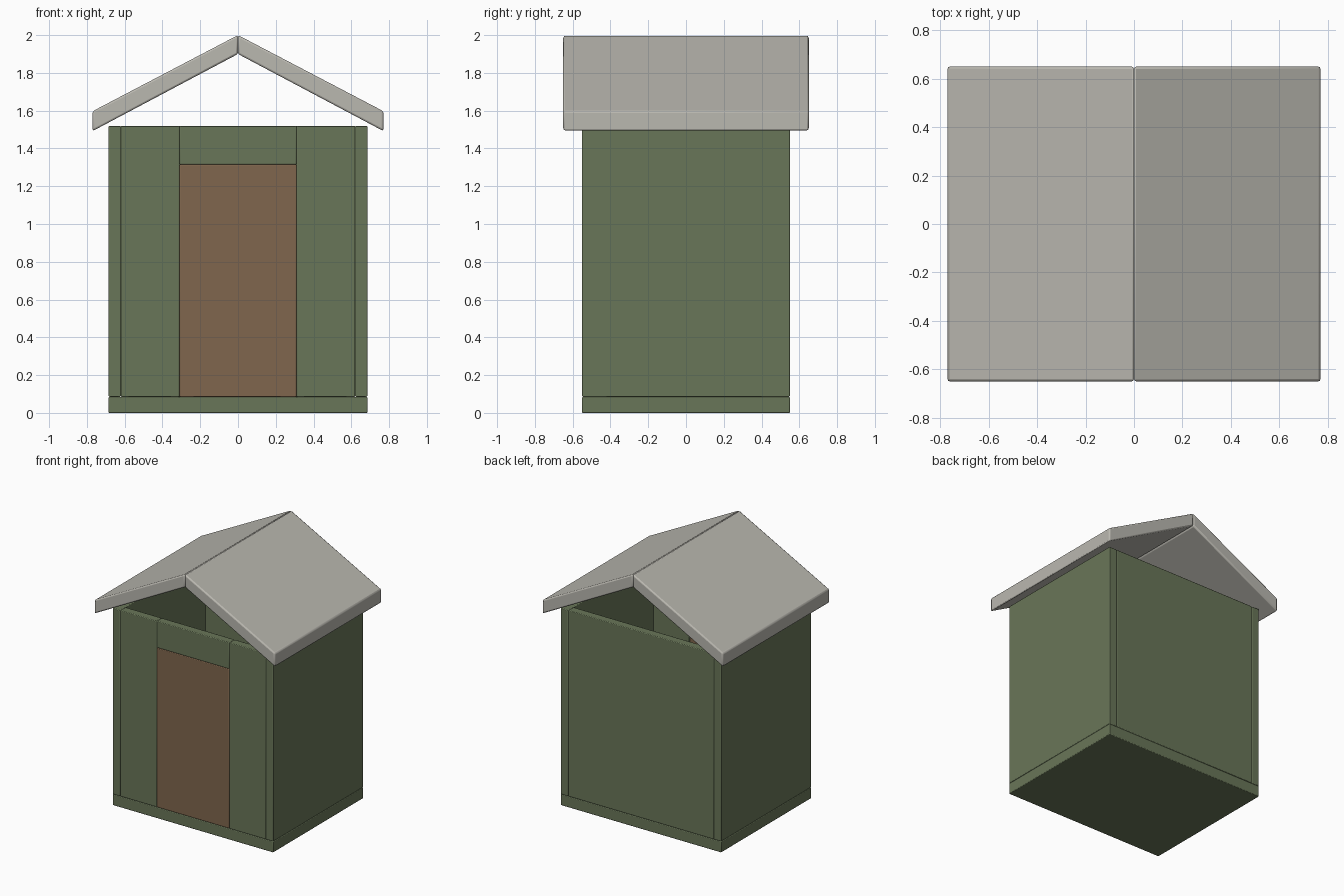
import bpy
import bmesh

cube = bpy.data.objects.get("Cube")
if cube:
    bpy.data.objects.remove(cube, do_unlink=True)


def material(name, rgb):
    mat = bpy.data.materials.new(name)
    mat.use_nodes = True
    mat.diffuse_color = (*rgb, 1)
    mat.node_tree.nodes["Principled BSDF"].inputs["Base Color"].default_value = (*rgb, 1)
    return mat


green = material("sage_green", (0.141, 0.181, 0.098))
brown = material("door_brown", (0.216, 0.133, 0.074))
grey = material("roof_grey", (0.491, 0.479, 0.434))


def prism(name, profile, y0, y1, mat, bevel=0.005):
    """Extrude an x-z profile from y0 to y1 and soften its edges."""
    bm = bmesh.new()
    face = bm.faces.new([bm.verts.new((x, y0, z)) for x, z in profile])
    new = bmesh.ops.extrude_face_region(bm, geom=[face])["geom"]
    moved = [v for v in new if isinstance(v, bmesh.types.BMVert)]
    bmesh.ops.translate(bm, verts=moved, vec=(0, y1 - y0, 0))
    bmesh.ops.recalc_face_normals(bm, faces=bm.faces)
    mesh = bpy.data.meshes.new(name)
    bm.to_mesh(mesh)
    bm.free()
    mesh.materials.append(mat)
    obj = bpy.data.objects.new(name, mesh)
    bpy.context.collection.objects.link(obj)
    mod = obj.modifiers.new("soft_edges", "BEVEL")
    mod.width = bevel
    mod.segments = 2
    mod.limit_method = "ANGLE"
    return obj


def box(name, x0, x1, y0, y1, z0, z1, mat):
    return prism(name, [(x0, z0), (x1, z0), (x1, z1), (x0, z1)], y0, y1, mat)


W, D, T = 0.685, 0.55, 0.065       # half width, half depth, wall thickness
BASE, DOOR_TOP, TOP = 0.085, 1.315, 1.52
DOOR = 0.31                        # half door width
INNER = W - T

# Floor slab, back wall, door and the panel over it
box("floor_base", -W, W, -D, D, 0, BASE, green)
box("back_wall", -INNER, INNER, D - T, D, BASE, TOP, green)
box("door", -DOOR, DOOR, -D, -D + T, BASE, DOOR_TOP, brown)
box("door_lintel", -DOOR, DOOR, -D, -D + T, DOOR_TOP, TOP, green)

# Mirrored side walls, front panels and roof slopes
for side, s in (("left", 1), ("right", -1)):
    box(side + "_wall", *sorted((s * INNER, s * W)), -D, D, BASE, TOP, green)
    box(side + "_front_panel", *sorted((s * DOOR, s * INNER)), -D, -D + T, BASE, TOP, green)
    slope = [(0, 2.0), (s * 0.77, 1.597), (s * 0.77, 1.492), (0, 1.9)]
    prism(side + "_roof", slope, -0.65, 0.65, grey, 0.01)

for obj in bpy.context.collection.objects:
    obj.select_set(obj.type == "MESH")
    if obj.type == "MESH":
        bpy.context.view_layer.objects.active = obj
bpy.ops.object.shade_smooth_by_angle()
